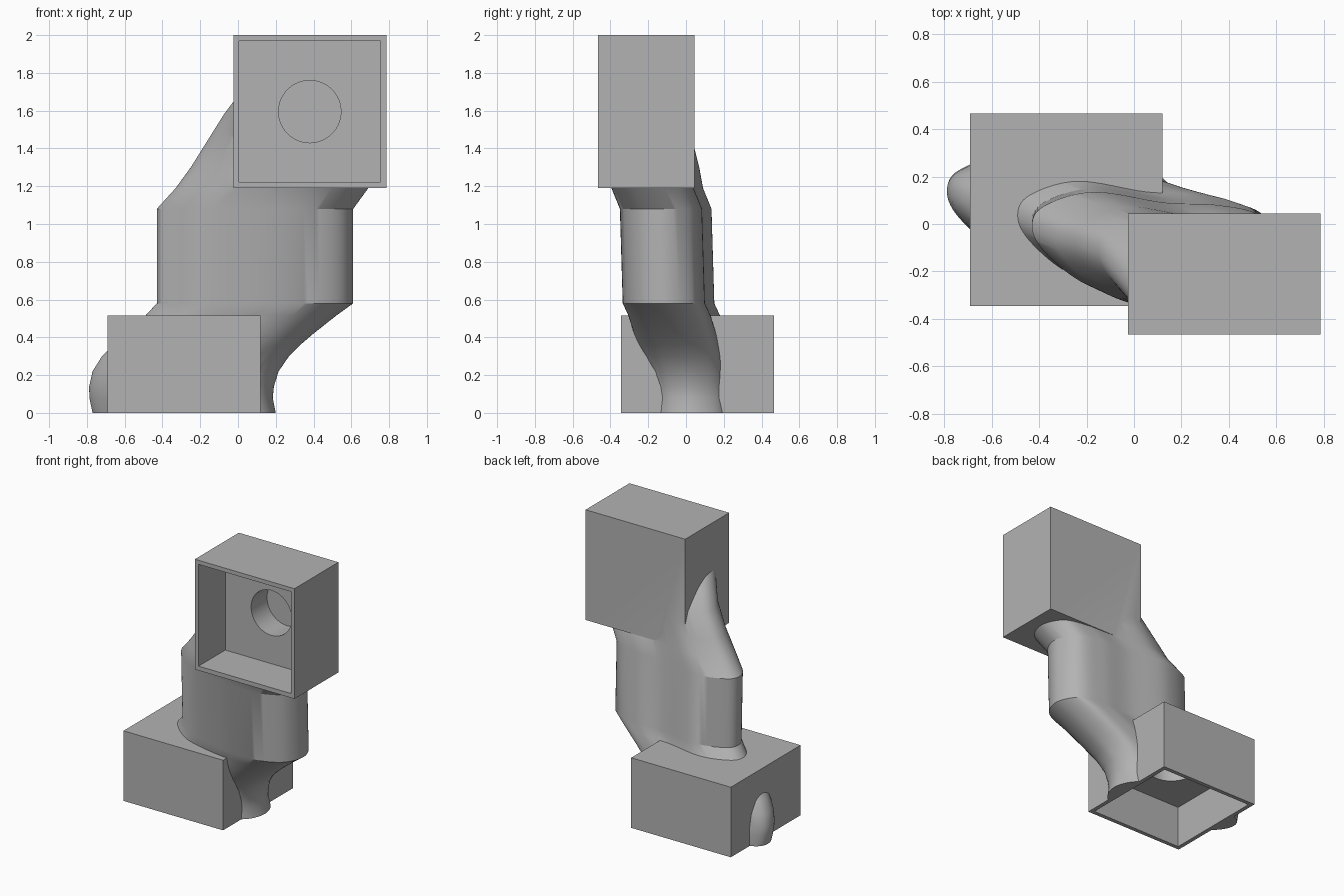
import bpy, bmesh
from math import radians
from mathutils import Vector, Matrix

cube = bpy.data.objects.get("Cube")
if cube:
    bpy.data.objects.remove(cube, do_unlink=True)

grey = bpy.data.materials.new("plain_grey")
grey.use_nodes = True
grey.diffuse_color = (0.45, 0.45, 0.45, 1)
grey.node_tree.nodes["Principled BSDF"].inputs["Base Color"].default_value = grey.diffuse_color


def make_object(name, bm):
    bmesh.ops.recalc_face_normals(bm, faces=bm.faces)
    mesh = bpy.data.meshes.new(name)
    bm.to_mesh(mesh)
    bm.free()
    mesh.materials.append(grey)
    obj = bpy.data.objects.new(name, mesh)
    bpy.context.collection.objects.link(obj)
    return obj


def block(name, low, high):
    low, high = Vector(low), Vector(high)
    bm = bmesh.new()
    bmesh.ops.create_cube(bm, size=1)
    bmesh.ops.scale(bm, vec=high - low, verts=bm.verts)
    bmesh.ops.translate(bm, vec=(low + high) / 2, verts=bm.verts)
    return make_object(name, bm)


def bore(name, start, end, radius):
    start, end = Vector(start), Vector(end)
    axis = end - start
    turn = axis.to_track_quat('Z', 'Y').to_matrix().to_4x4()
    bm = bmesh.new()
    bmesh.ops.create_cone(bm, cap_ends=True, segments=64, radius1=radius, radius2=radius,
                          depth=axis.length,
                          matrix=Matrix.Translation((start + end) / 2) @ turn)
    return make_object(name, bm)


def smooth_loop(points, steps):
    """Closed Catmull-Rom curve through the points."""
    pts = [Vector(p) for p in points]
    n = len(pts)
    loop = []
    for i in range(n):
        a, b, c, d = (pts[(i + k - 1) % n] for k in range(4))
        for s in range(steps):
            t = s / steps
            loop.append((b * 2 + (c - a) * t + (a * 2 - b * 5 + c * 4 - d) * t ** 2
                         + (b * 3 - a - c * 3 + d) * t ** 3) / 2)
    return loop


def loft(name, outline, stations):
    """Stack the outline through stations of height, left x, right x, y shift."""
    x_min = min(p.x for p in outline)
    x_max = max(p.x for p in outline)
    bm = bmesh.new()
    rings = []
    for z, x0, x1, dy in stations:
        rings.append([bm.verts.new((x0 + (p.x - x_min) / (x_max - x_min) * (x1 - x0),
                                    p.y + dy, z)) for p in outline])
    n = len(outline)
    for low, high in zip(rings, rings[1:]):
        for i in range(n):
            j = (i + 1) % n
            bm.faces.new((low[i], low[j], high[j], high[i]))
    bm.faces.new(rings[0])
    bm.faces.new(rings[-1])
    return make_object(name, bm)


def combine(target, tool, operation):
    tool.hide_render = True
    mod = target.modifiers.new(operation.lower(), 'BOOLEAN')
    mod.object, mod.operation, mod.solver = tool, operation, 'EXACT'
    bpy.context.view_layer.objects.active = target
    bpy.ops.object.modifier_apply(modifier=mod.name)
    bpy.data.objects.remove(tool, do_unlink=True)


# Two-lobed duct section
section = smooth_loop([
    (-0.43, 0.0), (-0.38, 0.09), (-0.17, 0.15), (0.13, 0.105), (0.35, 0.095),
    (0.53, 0.05), (0.61, -0.09), (0.57, -0.23), (0.45, -0.31), (0.28, -0.335),
    (0.05, -0.31), (-0.2, -0.24), (-0.37, -0.11)], 8)

# Leaning duct with a straight collar in the middle
duct = loft("connecting_duct", section, [
    (0, -0.77, 0.2, 0.14), (0.08, -0.787, 0.184, 0.135), (0.14, -0.788, 0.19, 0.13),
    (0.22, -0.77, 0.215, 0.12), (0.3, -0.72, 0.27, 0.1), (0.36, -0.66, 0.33, 0.08),
    (0.42, -0.59, 0.4, 0.06), (0.515, -0.49, 0.52, 0.03), (0.58, -0.43, 0.61, 0),
    (1.08, -0.43, 0.61, -0.015), (1.19, -0.33, 0.69, -0.06), (1.3, -0.25, 0.72, -0.08),
    (1.46, -0.15, 0.74, -0.12), (1.58, -0.075, 0.74, -0.2), (1.66, -0.015, 0.74, -0.27)])

# Upper box faces forward, lower box faces down
combine(duct, block("upper_box", (-0.025, -0.465, 1.19), (0.785, 0.045, 2)), 'UNION')
combine(duct, block("lower_box", (-0.69, -0.345, 0), (0.12, 0.465, 0.515)), 'UNION')

# Open cavities and the blind round bores behind them
combine(duct, block("upper_cavity", (0.005, -0.9, 1.222), (0.755, -0.155, 1.97)), 'DIFFERENCE')
combine(duct, block("lower_cavity", (-0.66, -0.315, -0.2), (0.09, 0.435, 0.31)), 'DIFFERENCE')
combine(duct, bore("upper_bore", (0.38, -0.3, 1.595), (0.38, 0.03, 1.595), 0.165), 'DIFFERENCE')
combine(duct, bore("lower_bore", (-0.285, 0.06, 0.2), (-0.285, 0.06, 0.5), 0.165), 'DIFFERENCE')

bpy.ops.object.select_all(action='DESELECT')
duct.select_set(True)
bpy.context.view_layer.objects.active = duct
bpy.ops.object.shade_smooth_by_angle(angle=radians(28))
